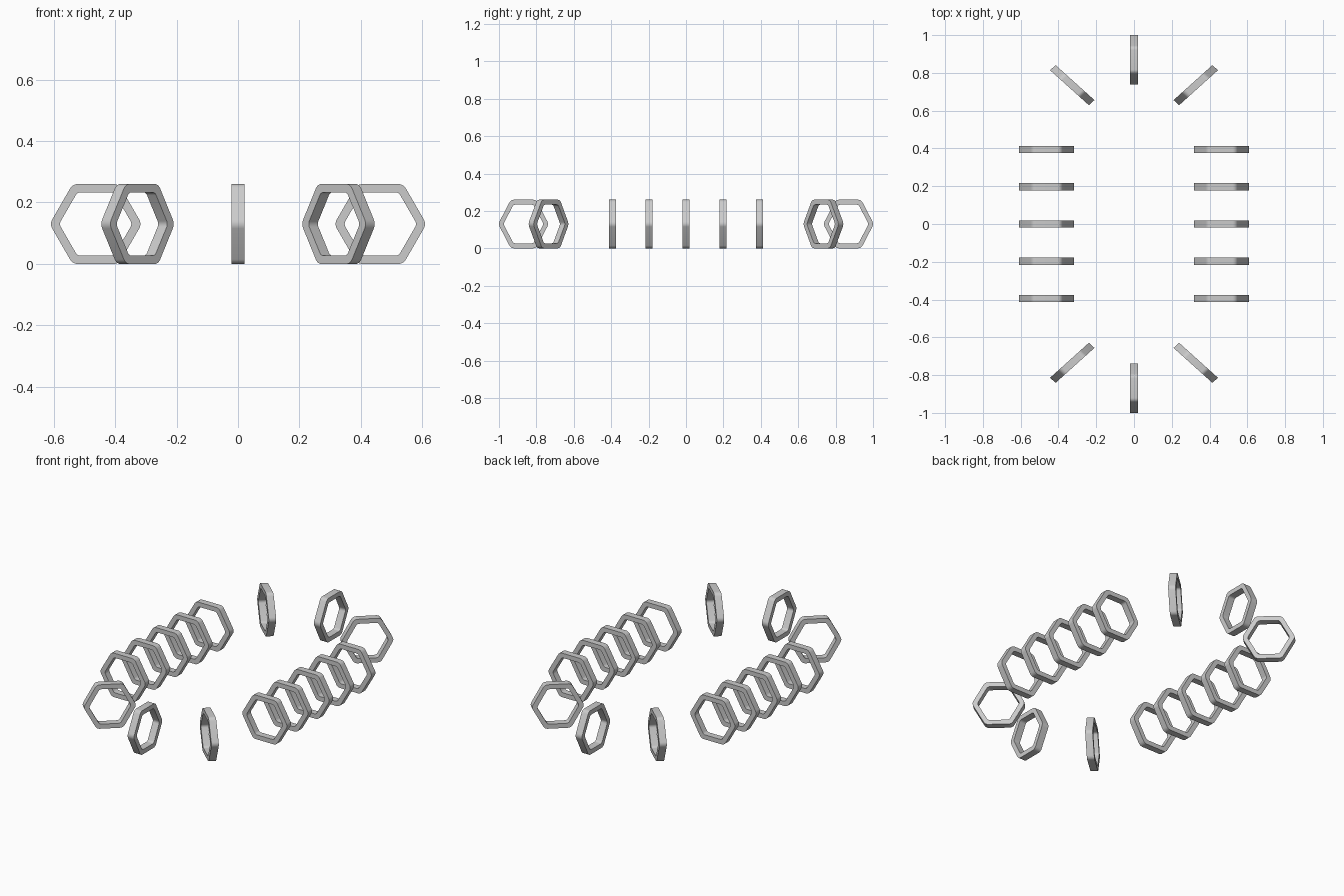
import bpy, bmesh, math
from mathutils import Matrix, Vector

cube = bpy.data.objects.get("Cube")
if cube:
    bpy.data.objects.remove(cube, do_unlink=True)

metal = bpy.data.materials.new("grey metal")
metal.use_nodes = True
colour = (0.6, 0.6, 0.6, 1)
metal.diffuse_color = colour
metal.node_tree.nodes["Principled BSDF"].inputs["Base Color"].default_value = colour

DEPTH = 0.042    # ring thickness along its axis
SQUASH = 0.9     # the whole layout is flattened lengthwise
STEPS = 6        # segments per rounded corner


def rounded_hexagon(radius, fillet):
    """Outline in the xz plane, one corner pointing along +x."""
    points = []
    reach = radius - fillet / math.cos(math.pi / 6)
    for corner in range(6):
        middle = corner * math.pi / 3
        centre = Vector((math.cos(middle), 0, math.sin(middle))) * reach
        for step in range(STEPS + 1):
            a = middle + (step / STEPS - 0.5) * math.pi / 3
            points.append(centre + Vector((math.cos(a), 0, math.sin(a))) * fillet)
    return points


def make_ring(name, x, y, angle):
    bm = bmesh.new()
    half = Vector((0, DEPTH / 2, 0))
    outer, inner = rounded_hexagon(0.15, 0.03), rounded_hexagon(0.119, 0.02)
    # Four loops around the rectangular section, joined into a closed band
    loops = [[bm.verts.new(p + off) for p in pts] for pts, off in
             ((outer, -half), (outer, half), (inner, half), (inner, -half))]
    count = len(outer)
    for k in range(4):
        a, b = loops[k], loops[(k + 1) % 4]
        for i in range(count):
            j = (i + 1) % count
            bm.faces.new((a[i], a[j], b[j], b[i]))
    bm.transform(Matrix.Translation((x, y, 0.13))
                 @ Matrix.Diagonal((1, SQUASH, 1, 1))
                 @ Matrix.Rotation(angle, 4, "Z"))
    bmesh.ops.recalc_face_normals(bm, faces=bm.faces[:])
    mesh = bpy.data.meshes.new(name)
    bm.to_mesh(mesh)
    bm.free()
    mesh.materials.append(metal)
    ring = bpy.data.objects.new(name, mesh)
    bpy.context.collection.objects.link(ring)
    ring.select_set(True)
    bpy.context.view_layer.objects.active = ring


bpy.ops.object.select_all(action="DESELECT")

# Straight rows along both sides
for side, x in (("left", 0.463), ("right", -0.463)):
    for row in range(5):
        make_ring(f"{side}_ring_{row + 1}", x, (row - 2) * 0.197, 0)

# Fans of three radial rings closing each end
for end, s in (("back", 1), ("front", -1)):
    make_ring(f"{end}_middle_ring", 0, s * 0.869, math.pi / 2)
    make_ring(f"{end}_left_ring", 0.327, s * 0.735, s * math.pi / 4)
    make_ring(f"{end}_right_ring", -0.327, s * 0.735, -s * math.pi / 4)

bpy.ops.object.shade_smooth_by_angle(angle=math.radians(35))
